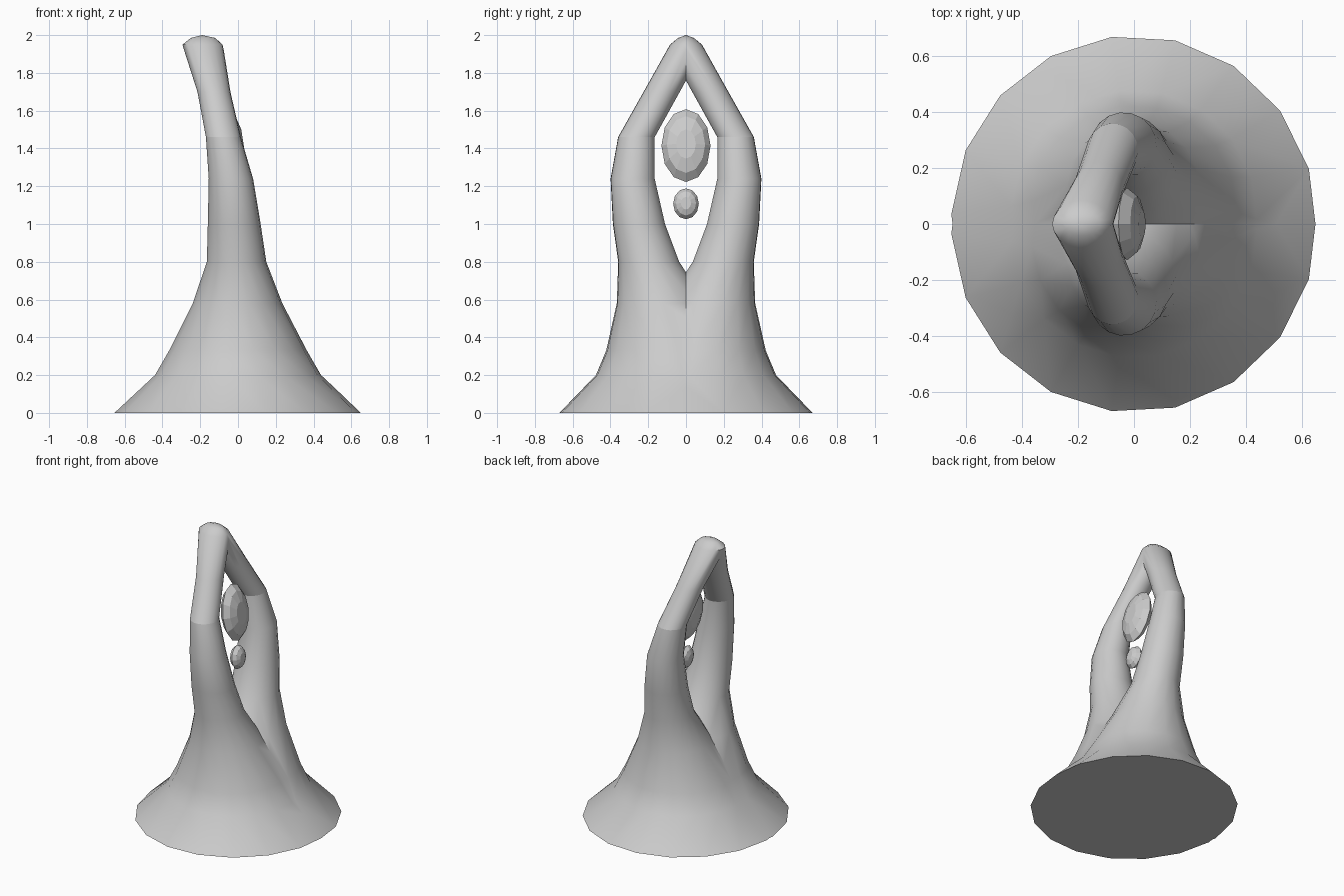
import bpy, bmesh, math
from mathutils import Matrix, Vector

if "Cube" in bpy.data.objects:
    bpy.data.objects.remove(bpy.data.objects["Cube"])

SIDES = 18


def finish(bm, name):
    bmesh.ops.recalc_face_normals(bm, faces=bm.faces)
    mesh = bpy.data.meshes.new(name)
    bm.to_mesh(mesh)
    bm.free()
    obj = bpy.data.objects.new(name, mesh)
    bpy.context.collection.objects.link(obj)
    return obj


def bridge(bm, a, b):
    n = len(a)
    for i in range(n):
        bm.faces.new((a[i], a[(i + 1) % n], b[(i + 1) % n], b[i]))


# Statue: one arm as stacked oval sections, cut at y = 0 and mirrored
# (z, x min, x max, inner y, outer y)
SECTIONS = [
    (0.00, -0.655, 0.655, -0.675, 0.675),
    (0.20, -0.44, 0.44, -0.40, 0.48),
    (0.33, -0.365, 0.365, -0.30, 0.425),
    (0.58, -0.24, 0.235, -0.11, 0.368),
    (0.80, -0.165, 0.15, 0.035, 0.36),
    (1.00, -0.16, 0.12, 0.11, 0.388),
    (1.24, -0.155, 0.08, 0.165, 0.40),
    (1.46, -0.17, 0.015, 0.165, 0.36),
    (1.70, -0.215, -0.04, 0.032, 0.225),
    (1.95, -0.295, -0.08, -0.105, 0.085),
    (1.985, -0.25, -0.12, -0.045, 0.042),
]


def build_statue():
    bm = bmesh.new()
    rings = []
    for z, x0, x1, y0, y1 in SECTIONS:
        ring = []
        for i in range(SIDES):
            a = math.radians(-3 + 360 / SIDES * i)
            ring.append(bm.verts.new(((x0 + x1) / 2 + (x1 - x0) / 2 * math.cos(a),
                                      (y0 + y1) / 2 + (y1 - y0) / 2 * math.sin(a), z)))
        rings.append(ring)
    for a, b in zip(rings, rings[1:]):
        bridge(bm, a, b)
    bm.faces.new(rings[0][::-1])
    tip = bm.verts.new((-0.19, 0, 2.0))
    for i in range(SIDES):
        bm.faces.new((rings[-1][i], rings[-1][(i + 1) % SIDES], tip))
    bmesh.ops.bisect_plane(bm, geom=bm.verts[:] + bm.edges[:] + bm.faces[:], dist=1e-5,
                           plane_co=(0, 0, 0), plane_no=(0, 1, 0), clear_inner=True)
    half = bmesh.ops.duplicate(bm, geom=bm.verts[:] + bm.edges[:] + bm.faces[:])["geom"]
    for v in half:
        if isinstance(v, bmesh.types.BMVert):
            v.co.y = -v.co.y
    bmesh.ops.remove_doubles(bm, verts=bm.verts[:], dist=1e-4)
    # shading break at the wrists
    for e in bm.edges:
        if all(abs(v.co.z - 1.46) < 1e-3 for v in e.verts):
            e.smooth = False
    obj = finish(bm, "joined_arms_statue")
    bpy.context.view_layer.objects.active = obj
    obj.select_set(True)
    bpy.ops.object.shade_smooth_by_angle(angle=math.radians(40), keep_sharp_edges=True)
    obj.select_set(False)


# Gems: faceted ovals facing along x, with a flat table on both sides
def build_gem(name, center, size, tilt):
    bm = bmesh.new()
    rings = []
    n = 12
    for k, (x, s) in enumerate([(-1, 0.4), (-0.65, 0.78), (0, 1), (0.65, 0.78), (1, 0.4)]):
        ring = []
        for i in range(n):
            a = 2 * math.pi * i / n
            ring.append(bm.verts.new((x * size[0], s * size[1] * math.sin(a),
                                      s * size[2] * math.cos(a))))
        rings.append(ring)
    for a, b in zip(rings, rings[1:]):
        bridge(bm, a, b)
    bm.faces.new(rings[0][::-1])
    bm.faces.new(rings[-1])
    bmesh.ops.transform(bm, verts=bm.verts,
                        matrix=Matrix.Translation(Vector(center))
                        @ Matrix.Rotation(math.radians(tilt), 4, 'Y'))
    finish(bm, name)


build_statue()
build_gem("large_gem", (-0.025, 0, 1.415), (0.055, 0.13, 0.195), -9)
build_gem("small_gem", (0.0, 0, 1.107), (0.038, 0.068, 0.082), -5)
